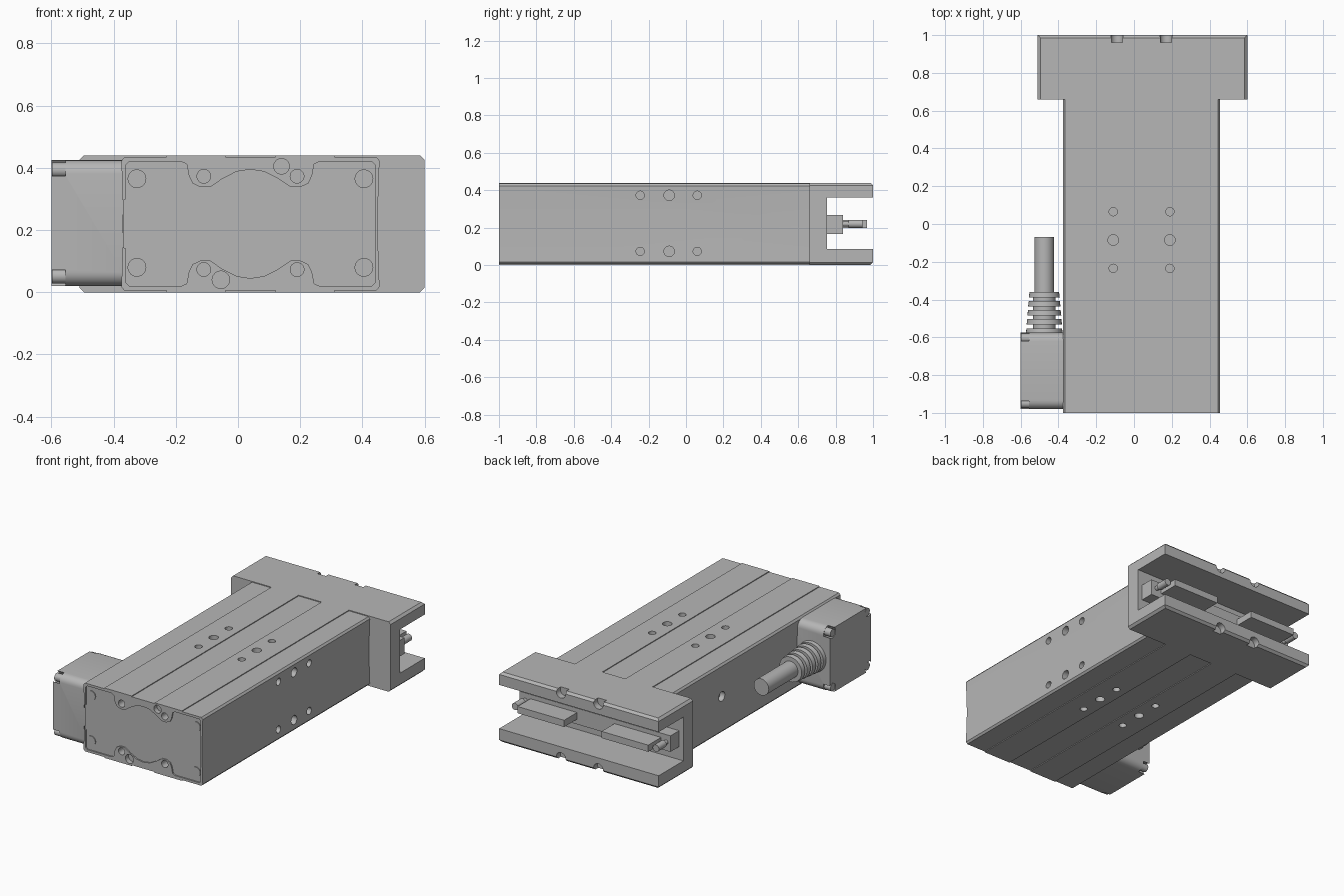
import bpy, bmesh, math
from mathutils import Matrix, Vector

old = bpy.data.objects.get("Cube")
if old:
    bpy.data.objects.remove(old, do_unlink=True)

# One plain metal grey for everything
GREY = (0.47, 0.47, 0.47, 1)
metal = bpy.data.materials.new("metal grey")
metal.use_nodes = True
metal.diffuse_color = GREY
next(n for n in metal.node_tree.nodes if n.type == 'BSDF_PRINCIPLED').inputs["Base Color"].default_value = GREY

MID_X, HEIGHT = 0.04, 0.44
MID_Z = HEIGHT / 2
ROT = {'x': Matrix.Rotation(math.pi / 2, 4, 'Y'),
       'y': Matrix.Rotation(-math.pi / 2, 4, 'X'),
       'z': Matrix.Identity(4)}


def finish(bm, name):
    bmesh.ops.recalc_face_normals(bm, faces=bm.faces)
    mesh = bpy.data.meshes.new(name)
    bm.to_mesh(mesh)
    bm.free()
    ob = bpy.data.objects.new(name, mesh)
    bpy.context.collection.objects.link(ob)
    mesh.materials.append(metal)
    return ob


def box(name, lo, hi, bevel=0, segments=1, rule=None):
    lo, hi = Vector(lo), Vector(hi)
    bm = bmesh.new()
    bmesh.ops.create_cube(bm, size=1)
    for v in bm.verts:
        v.co = (lo + hi) / 2 + v.co * (hi - lo)
    if bevel:
        edges = [e for e in bm.edges if rule(e.verts[0].co, e.verts[1].co)]
        bmesh.ops.bevel(bm, geom=edges, offset=bevel, segments=segments,
                        profile=0.5, affect='EDGES')
    return finish(bm, name)


def cylinder(name, axis, centre, radius, length, sides=32):
    bm = bmesh.new()
    bmesh.ops.create_cone(bm, cap_ends=True, segments=sides, radius1=radius,
                          radius2=radius, depth=length,
                          matrix=Matrix.Translation(centre) @ ROT[axis])
    return finish(bm, name)


def prism(name, outline, y0, y1):
    """Extrude an x/z outline along y."""
    bm = bmesh.new()
    face = bm.faces.new([bm.verts.new((x, y0, z)) for x, z in outline])
    new = bmesh.ops.extrude_face_region(bm, geom=[face])["geom"]
    bmesh.ops.translate(bm, vec=(0, y1 - y0, 0),
                        verts=[v for v in new if isinstance(v, bmesh.types.BMVert)])
    return finish(bm, name)


def lathe(name, profile, x, z, steps=32):
    """Spin (radius, y) points about a line along y."""
    bm = bmesh.new()
    verts = [bm.verts.new((x + r, y, z)) for r, y in profile]
    edges = [bm.edges.new(p) for p in zip(verts, verts[1:])]
    bmesh.ops.spin(bm, geom=verts + edges, cent=(x, 0, z), axis=(0, 1, 0),
                   angle=math.tau, steps=steps)
    bmesh.ops.remove_doubles(bm, verts=bm.verts, dist=0.0001)
    return finish(bm, name)


def cut(target, cutters):
    for c in cutters:
        mod = target.modifiers.new("cut", 'BOOLEAN')
        mod.operation, mod.solver, mod.object = 'DIFFERENCE', 'EXACT', c
        bpy.context.view_layer.objects.active = target
        bpy.ops.object.modifier_apply(modifier=mod.name)
        bpy.data.objects.remove(c, do_unlink=True)


def hole(axis, centre, radius, length):
    return cylinder("cutter", axis, centre, radius, length)


# Main body: shallow raised pads above and below, slightly creased sides
LOW = HEIGHT - 0.005
half_top = [(0.455, LOW - 0.012), (0.445, LOW), (0.31, LOW), (0.31, HEIGHT),
            (0.12, HEIGHT), (0.12, LOW)]
top = half_top + [(2 * MID_X - x, z) for x, z in reversed(half_top)]
bottom = [(x, HEIGHT - z) for x, z in reversed(top)]
crease = 0.448
body = prism("main_body", [(crease, MID_Z)] + top
             + [(2 * MID_X - crease, MID_Z)] + bottom, -1, 0.66)

# End cover recess with scalloped top and bottom
quarter = [(0.44, 0.41), (0.43, 0.42), (0.262, 0.42), (0.245, 0.412),
           (0.238, 0.375), (0.226, 0.35), (0.2, 0.338), (0.17, 0.338),
           (0.13, 0.365), (0.085, 0.388), (MID_X, 0.395)]
upper = quarter + [(2 * MID_X - x, z) for x, z in reversed(quarter[:-1])]
tab = [(-0.36, 0.3), (-0.37, 0.295)]
lower_tab = [(x, HEIGHT - z) for x, z in reversed(tab)]
lower = [(x, HEIGHT - z) for x, z in reversed(upper)]
cutters = [prism("cutter", upper + tab + lower_tab + lower, -1.1, -0.992)]

# Mounting holes on top, bottom, side and front
for z in (0, HEIGHT):
    for x in (-0.11, 0.19):
        for y, r in ((0.065, 0.022), (-0.085, 0.028), (-0.235, 0.022)):
            cutters.append(hole('z', (x, y, z), r, 0.12))
for z in (0.073, 0.373):
    for y, r in ((0.06, 0.022), (-0.09, 0.028), (-0.245, 0.022)):
        cutters.append(hole('x', (0.455, y, z), r, 0.1))
    for x in (-0.11, 0.19):
        cutters.append(hole('y', (x, -1, z), 0.022, 0.1))
cutters += [hole('y', (0.14, -1, 0.405), 0.025, 0.06),
            hole('y', (-0.055, -1, 0.04), 0.028, 0.06),
            hole('x', (-0.375, 0.17, 0.23), 0.03, 0.08)]
cut(body, cutters)

# Cover screws
for x in (-0.325, 0.405):
    for z in (0.08, 0.365):
        cylinder("cover_screw", 'y', (x, -0.992, z), 0.03, 0.01)


# Wide jaw head with a through slot at the back
def head_edges(a, b):
    along_y = abs(a.y - b.y) > 0.1
    back_lip = a.y > 0.99 and b.y > 0.99 and abs(a.x - b.x) > 0.1
    return along_y or back_lip


head = box("jaw_head", (-0.51, 0.66, 0), (0.6, 1, HEIGHT), 0.014, 1, head_edges)
cutters = [box("cutter", (-0.7, 0.754, 0.085), (0.8, 1.1, 0.36))]
for x in (-0.09, 0.17):
    for z in (0.015, HEIGHT - 0.015):
        cutters.append(hole('y', (x, 1, z), 0.033, 0.08))
cut(head, cutters)

# Slide rail, jaw plates and adjusting screws inside the slot
box("slide_rail", (-0.48, 0.745, 0.166), (0.57, 0.84, 0.267))
for side in (-1, 1):
    inner, outer = sorted((MID_X + side * 0.13, MID_X + side * 0.455))
    box("jaw_plate", (inner, 0.75, 0.198), (outer, 0.968, 0.24))
    x = MID_X + side * 0.49
    cylinder("screw_shank", 'y', (x, 0.85, 0.22), 0.014, 0.06, 16)
    cylinder("screw_head", 'y', (x, 0.905, 0.22), 0.022, 0.075, 16)

# Motor housing with rounded long edges and notched corners
MY, MZ = (-0.98, -0.575), (0.02, 0.425)
motor = box("motor_housing", (-0.6, MY[0], MZ[0]), (-0.37, MY[1], MZ[1]), 0.045, 6,
            lambda a, b: abs(a.x - b.x) > 0.1)
corners = [(y, z) for y in MY for z in MZ]
cut(motor, [hole('x', (-0.6, y + (0.022 if y < -0.8 else -0.022),
                       z + (0.026 if z < 0.2 else -0.026)), 0.034, 0.09)
            for y, z in corners])
for y, z in corners:
    cylinder("motor_screw", 'x', (-0.575, y + (0.03 if y < -0.8 else -0.03),
                                  z + (0.032 if z < 0.2 else -0.032)), 0.024, 0.045)

# Ribbed cable gland and cable
CX, CZ, ribs = -0.475, 0.225, 5
profile = [(0, -0.59)]
for i in range(ribs):
    y, r = -0.58 + i * 0.048, 0.098 - i * 0.004
    profile += [(0.06, y), (r, y), (r - 0.004, y + 0.028), (0.06, y + 0.028)]
profile += [(0, -0.36)]
lathe("cable_gland", profile, CX, CZ)
cylinder("gland_core", 'y', (CX, -0.47, CZ), 0.06, 0.22)
cylinder("cable", 'y', (CX, -0.22, CZ), 0.052, 0.3)

# Smooth the round surfaces and keep the edges sharp
bpy.ops.object.select_all(action='DESELECT')
for ob in bpy.context.scene.objects:
    if ob.type == 'MESH':
        ob.select_set(True)
        bpy.context.view_layer.objects.active = ob
bpy.ops.object.shade_smooth_by_angle(angle=math.radians(30))
